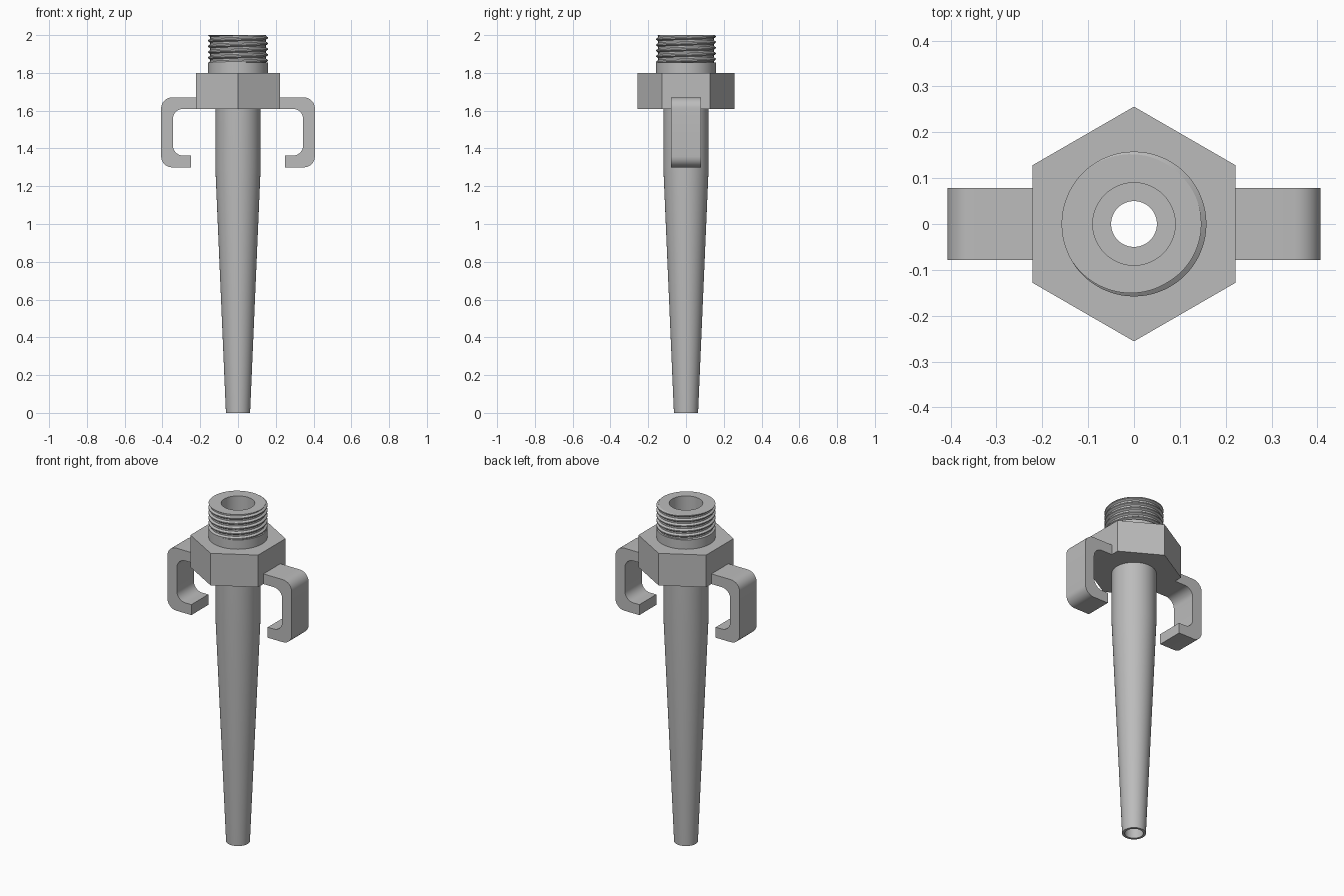
import bpy, bmesh
from math import sin, cos, pi, radians
from mathutils import Vector

cube = bpy.data.objects.get("Cube")
if cube:
    bpy.data.objects.remove(cube, do_unlink=True)

grey = bpy.data.materials.new("plain_grey")
grey.use_nodes = True
grey.diffuse_color = (0.5, 0.5, 0.5, 1)
grey.node_tree.nodes["Principled BSDF"].inputs["Base Color"].default_value = (0.5, 0.5, 0.5, 1)


def finish(bm, name, smooth=True):
    """Clean the mesh, link it as an object and shade it."""
    bmesh.ops.remove_doubles(bm, verts=bm.verts, dist=1e-5)
    bmesh.ops.recalc_face_normals(bm, faces=bm.faces)
    mesh = bpy.data.meshes.new(name)
    bm.to_mesh(mesh)
    bm.free()
    mesh.materials.append(grey)
    obj = bpy.data.objects.new(name, mesh)
    bpy.context.collection.objects.link(obj)
    if smooth:
        bpy.ops.object.select_all(action='DESELECT')
        obj.select_set(True)
        bpy.context.view_layer.objects.active = obj
        bpy.ops.object.shade_smooth_by_angle(angle=radians(30))
    return obj


def lathe(name, section, sides, smooth=True):
    """Sweep a closed (radius, z) section, which may vary with the turn, about z."""
    bm = bmesh.new()
    columns = []
    for i in range(sides + 1):
        a = 2 * pi * i / sides
        columns.append([bm.verts.new((r * sin(a), -r * cos(a), z))
                        for r, z in section(i / sides)])
    rows = len(columns[0])
    for one, two in zip(columns, columns[1:]):
        for j in range(rows):
            k = (j + 1) % rows
            bm.faces.new((one[j], two[j], two[k], one[k]))
    return finish(bm, name, smooth)


# Hollow tapered stem with a threaded neck
PITCH, THREAD_BASE, TOP = 0.03, 1.855, 2.0
CREST, ROOT = 0.158, 0.147
TOOTH = [(0, CREST), (0.2, CREST), (0.45, ROOT), (0.75, ROOT), (1, CREST)]


def thread_radius(u):
    u %= 1
    for (u0, r0), (u1, r1) in zip(TOOTH, TOOTH[1:]):
        if u <= u1:
            return r0 + (r1 - r0) * (u - u0) / (u1 - u0)


def stem_section(turn):
    points = [(0.05, 0), (0.064, 0), (0.12, 1.3), (0.12, 1.79),
              (CREST, 1.79), (CREST, THREAD_BASE)]
    for k in range(-2, 7):
        for u, _ in TOOTH[:-1]:
            z = THREAD_BASE + PITCH * (k + u + turn)
            z = min(max(z, THREAD_BASE), TOP)
            points.append((thread_radius((z - THREAD_BASE) / PITCH - turn), z))
    return points + [(0.09, TOP), (0.09, 1.61), (0.05, 1.61)]


lathe("threaded_stem", stem_section, 72)

# Hexagonal collar
lathe("hex_collar", lambda turn: [(0.12, 1.61), (0.256, 1.61), (0.256, 1.8), (0.12, 1.8)],
      6, smooth=False)


# Side hooks
HOOK = [(0.2, 1.67, 0), (0.407, 1.67, 0.058), (0.407, 1.30, 0.058), (0.25, 1.30, 0),
        (0.25, 1.362, 0), (0.345, 1.362, 0.055), (0.345, 1.61, 0.055), (0.2, 1.61, 0)]


def rounded(corners, steps=8):
    """Replace each right-angled corner by an arc of its radius."""
    points = []
    for i, (x, z, r) in enumerate(corners):
        p = Vector((x, z))
        if not r:
            points.append(p)
            continue
        a = (Vector(corners[i - 1][:2]) - p).normalized()
        b = (Vector(corners[(i + 1) % len(corners)][:2]) - p).normalized()
        for s in range(steps + 1):
            t = pi / 2 * s / steps
            points.append(p + (a + b) * r - b * r * cos(t) - a * r * sin(t))
    return points


for side, name in ((1, "left_hook"), (-1, "right_hook")):
    bm = bmesh.new()
    face = bm.faces.new([bm.verts.new((side * p.x, -0.079, p.y)) for p in rounded(HOOK)])
    new = bmesh.ops.extrude_face_region(bm, geom=[face])["geom"]
    bmesh.ops.translate(bm, vec=(0, 0.158, 0),
                        verts=[v for v in new if isinstance(v, bmesh.types.BMVert)])
    finish(bm, name)
